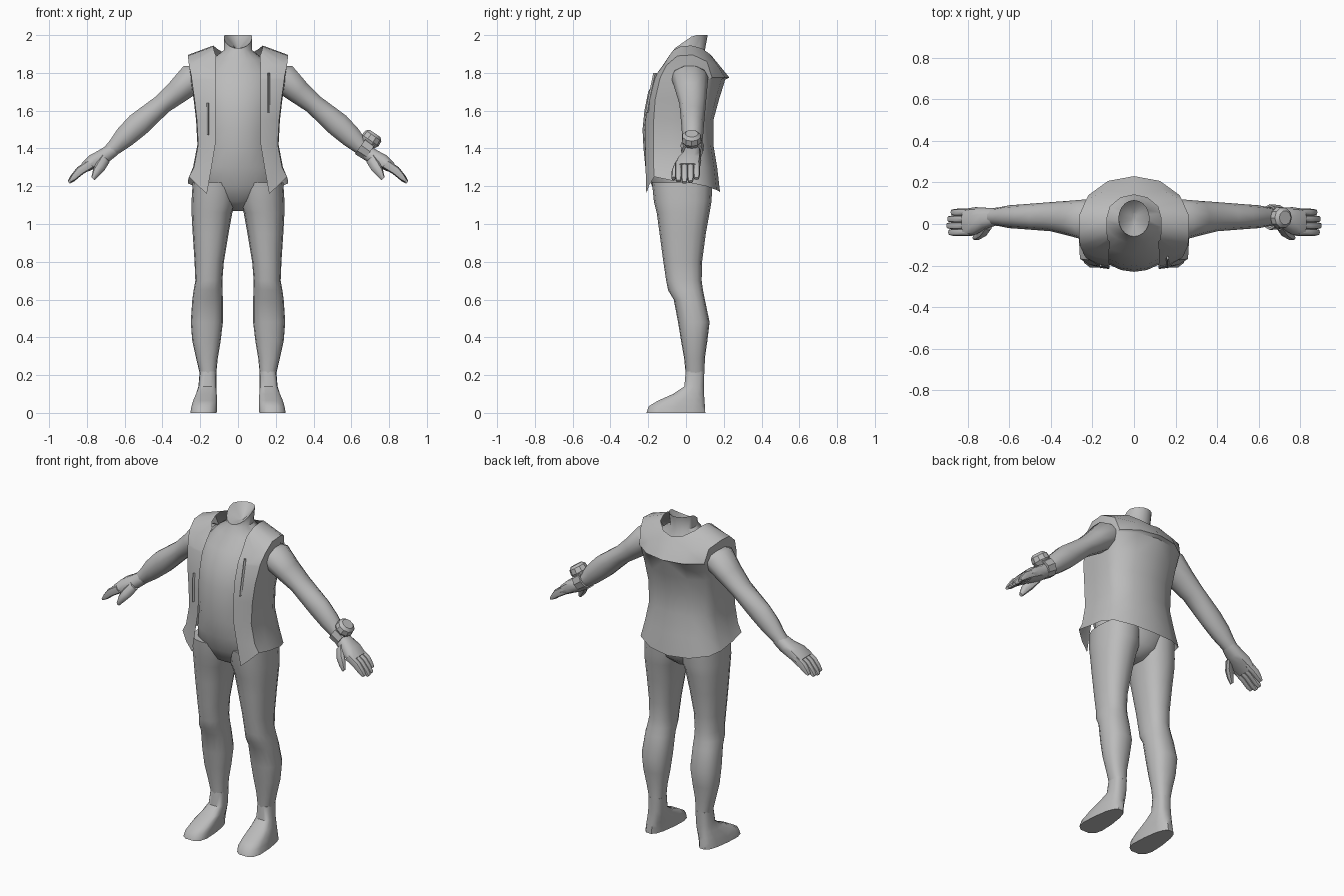
import bpy, bmesh, math
from mathutils import Vector

default = bpy.data.objects.get("Cube")
if default:
    bpy.data.objects.remove(default, do_unlink=True)

clay = bpy.data.materials.new("plain_grey")
clay.use_nodes = True
GREY = (.5, .5, .5, 1)
clay.diffuse_color = GREY
clay.node_tree.nodes["Principled BSDF"].inputs["Base Color"].default_value = GREY


def loft(name, rings, closed=True, caps=(True, True), mirror=False, sharp=45):
    """Skin a list of equally long point rows into one smooth object."""
    bm = bmesh.new()
    rows = [[bm.verts.new(point) for point in ring] for ring in rings]
    count = len(rows[0])
    for low, high in zip(rows, rows[1:]):
        for i in range(count if closed else count - 1):
            j = (i + 1) % count
            bm.faces.new((low[i], low[j], high[j], high[i]))
    for wanted, row in zip(caps, (rows[0], rows[-1])):
        if wanted and closed:
            bm.faces.new(row)
    bmesh.ops.recalc_face_normals(bm, faces=bm.faces[:])
    mesh = bpy.data.meshes.new(name)
    bm.to_mesh(mesh)
    bm.free()
    mesh.materials.append(clay)
    part = bpy.data.objects.new(name, mesh)
    bpy.context.collection.objects.link(part)
    bpy.ops.object.select_all(action="DESELECT")
    part.select_set(True)
    bpy.context.view_layer.objects.active = part
    bpy.ops.object.shade_smooth_by_angle(angle=math.radians(sharp))
    if mirror:
        part.modifiers.new("mirror", "MIRROR")
    return part


def power(value, exponent):
    return math.copysign(abs(value) ** exponent, value)


def level_ring(z, left, right, front, back, taper=0, sides=16, square=.85):
    """Horizontal rounded section; taper narrows its rear."""
    ring = []
    for i in range(sides):
        angle = math.tau * i / sides
        c, s = power(math.cos(angle), square), power(math.sin(angle), square)
        x = (left + right) / 2 + (right - left) / 2 * c * (1 - taper * (s + 1) / 2)
        ring.append((x, (front + back) / 2 + (back - front) / 2 * s, z))
    return ring


def limb_ring(x, y, z, wide, thick, tilt=42, sides=10, square=1):
    """Section across a limb that slopes down and outward."""
    lean = math.radians(tilt)
    up = Vector((math.sin(lean), 0, math.cos(lean)))
    ring = []
    for i in range(sides):
        angle = math.tau * i / sides
        c, s = power(math.cos(angle), square), power(math.sin(angle), square)
        ring.append(Vector((x, y, z)) + Vector((0, wide * c, 0)) + up * thick * s)
    return ring


# Shirt and neck: height, half width, front, back
shirt = [level_ring(z, -half, half, front, back, sides=20, square=1)
         for z, half, front, back in (
    (1.07, .04, -.05, .06), (1.12, .15, -.14, .12), (1.2, .235, -.18, .14),
    (1.3, .215, -.215, .135), (1.4, .195, -.225, .125), (1.5, .2, -.23, .12),
    (1.6, .21, -.22, .14), (1.7, .22, -.2, .16), (1.8, .2, -.145, .15),
    (1.87, .14, -.09, .13), (1.92, .075, -.065, .1))]
neck_top = [(x, y, z - .07 * min(1, max(0, .04 - y) / .1))
            for x, y, z in level_ring(2, -.075, .075, -.06, .115, sides=20, square=1)]
neck_floor = [(x * .15, y * .3 + .02, 1.93) for x, y, z in neck_top]
loft("shirt_and_neck", shirt + [neck_top, neck_floor], sharp=50)

# Trouser legs: height, inside, outside, front, back
loft("trouser_legs", [level_ring(*row) for row in (
    (1.22, .005, .24, -.18, .14), (1.12, .01, .246, -.17, .135),
    (1.06, .03, .246, -.155, .125), (.95, .05, .24, -.14, .105),
    (.8, .075, .23, -.12, .085), (.7, .083, .226, -.105, .083),
    (.65, .082, .235, -.095, .09), (.6, .08, .242, -.065, .1),
    (.48, .08, .25, -.042, .125), (.38, .092, .242, -.026, .113),
    (.29, .107, .222, -.01, .1), (.21, .115, .203, -.002, .098))], mirror=True)

# Feet widen toward the toes
loft("feet", [level_ring(*row, sides=14, square=.7) for row in (
    (.22, .115, .203, -.002, .098, 0), (.14, .112, .212, -.01, .095, .1),
    (.1, .105, .23, -.07, .097, .25), (.065, .1, .248, -.15, .1, .35),
    (.035, .1, .258, -.2, .103, .38), (0, .1, .265, -.212, .105, .4))], mirror=True)

# Arms
loft("arms", [limb_ring(*row) for row in (
    (.14, .02, 1.8, .08, .06), (.235, .02, 1.775, .098, .085),
    (.32, .028, 1.7, .083, .068), (.4, .035, 1.635, .07, .056),
    (.465, .035, 1.58, .065, .062), (.53, .035, 1.525, .06, .068),
    (.6, .035, 1.46, .055, .06), (.65, .035, 1.41, .045, .045),
    (.69, .035, 1.375, .04, .036))], mirror=True)

# Hands: palm, four fingers side by side, thumb
loft("palms", [limb_ring(*row, square=.8) for row in (
    (.66, .035, 1.395, .042, .038), (.71, .028, 1.36, .05, .042),
    (.76, .015, 1.335, .066, .04), (.81, .008, 1.3, .066, .03))], mirror=True)
for index, label in enumerate(("index", "middle", "ring", "little")):
    y = -.04 + .032 * index
    reach = (0, .008, .004, -.012)[index]
    loft(label + "_fingers", [limb_ring(*row, sides=8, square=.8) for row in (
        (.78, y, 1.318, .018, .026), (.835, y, 1.283, .018, .024),
        (.87 + reach, y, 1.247 - reach, .017, .017),
        (.888 + reach, y, 1.228 - reach, .013, .008))], mirror=True)
loft("thumbs", [limb_ring(*row, sides=8) for row in (
    (.7, -.005, 1.35, .025, .03), (.725, -.04, 1.31, .025, .03),
    (.75, -.058, 1.275, .02, .024), (.768, -.066, 1.24, .01, .012))], mirror=True)


# Open vest: each row holds height(s), front edge, side, front, back
def vest_row(z, edge, side, front, back):
    outline = ((edge, front), ((edge + side) / 2, front * .93),
               (side * .98, front * .8), (side, front * .35), (side, back * .2),
               (side * .88, back * .6), (side * .5, back * .9), (0, back))
    heights = z if isinstance(z, tuple) else [z] * len(outline)
    return [(x, y, h) for (x, y), h in zip(outline, heights)]


HEM = (1.16, 1.205, 1.25, 1.23, 1.215, 1.2, 1.18, 1.17)
SHOULDER = (1.83, 1.84, 1.84, 1.89, 1.895, 1.86, 1.84, 1.83)
COLLAR = (1.89, 1.905, 1.92, 1.94, 1.945, 1.93, 1.9, 1.885)
loft("vest", [vest_row(*row) for row in (
    (HEM, .165, .265, -.21, .18), (1.3, .14, .238, -.214, .165),
    (1.42, .12, .215, -.216, .145), (1.55, .118, .222, -.214, .145),
    (1.66, .118, .235, -.204, .175), (1.765, .12, .25, -.174, .208),
    (1.775, .12, .25, -.17, .23), (SHOULDER, .12, .265, -.13, .185),
    (COLLAR, .115, .13, -.085, .14))], closed=False, mirror=True, sharp=40)


# Slim upright trims on the vest front
def trim(name, x, bottom, top):
    def section(z):
        y = -.211 + max(0, z - 1.6) * .21
        return level_ring(z, x - .007, x + .007, y - .004, y + .016, sides=4)
    steps = [bottom + (top - bottom) * i / 4 for i in range(5)]
    loft(name, [section(z) for z in steps], sharp=30)


trim("left_vest_trim", .162, 1.59, 1.8)
trim("right_vest_trim", -.16, 1.47, 1.64)

# Bracelet on the left wrist: band and round face
loft("bracelet_band", [limb_ring(x, .033, z, wide, thick, tilt=35) for x, z, wide, thick in (
    (.652, 1.417, .05, .05), (.652, 1.417, .062, .06),
    (.7, 1.383, .058, .056), (.7, 1.383, .045, .045))], caps=(False, False), sharp=30)
along, up = Vector((.82, 0, -.57)), Vector((.57, 0, .82))
middle = Vector((.692, .03, 1.43))


def face_ring(radius, lift):
    return [middle + up * lift + along * radius * math.cos(math.tau * i / 10)
            + Vector((0, radius * math.sin(math.tau * i / 10), 0)) for i in range(10)]


loft("bracelet_face", [face_ring(.04, -.01), face_ring(.054, .015),
                       face_ring(.05, .045), face_ring(.034, .06)], sharp=30)
